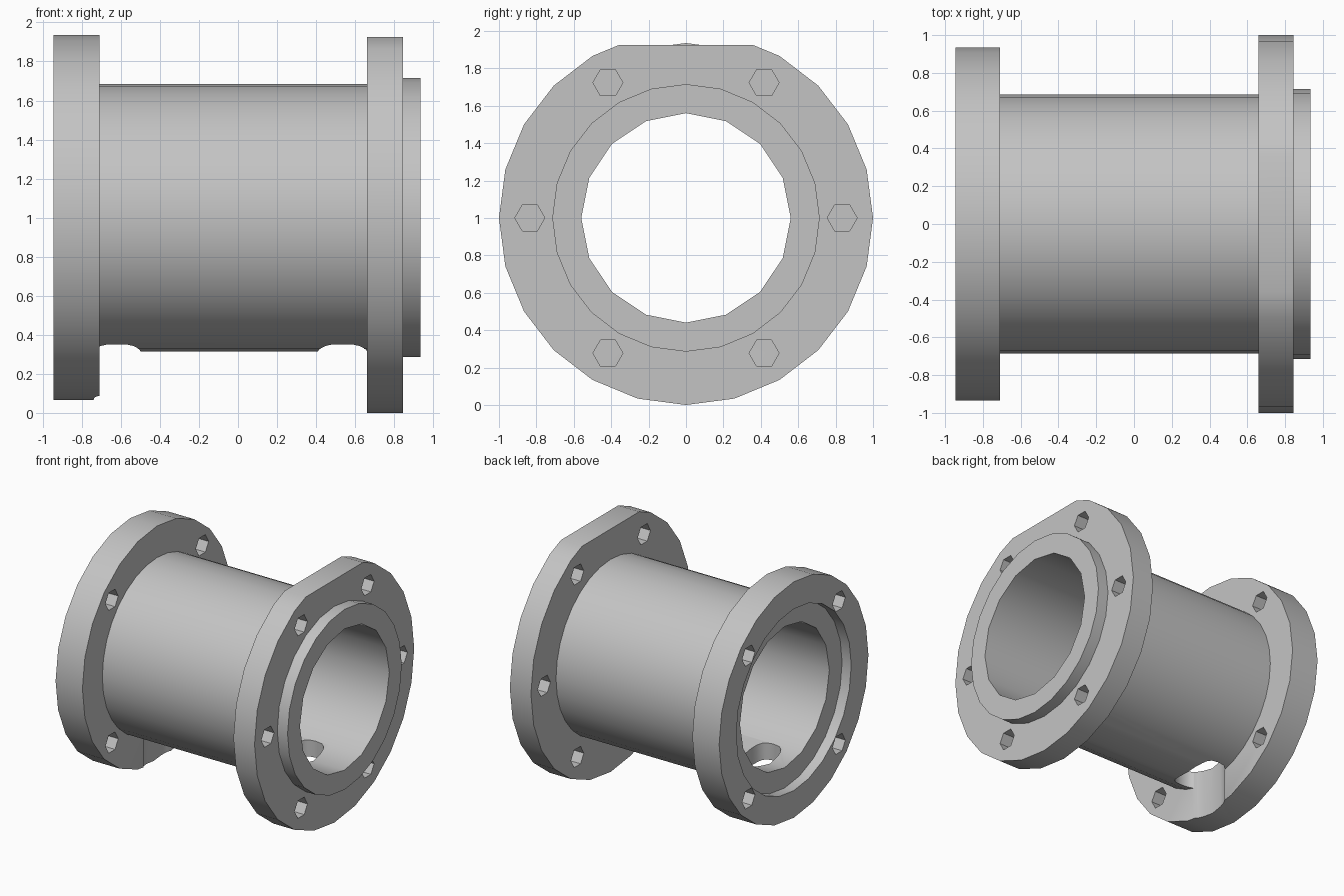
import bpy, bmesh
from math import pi, sin, cos, copysign
from mathutils import Matrix

cube = bpy.data.objects.get("Cube")
if cube:
    bpy.data.objects.remove(cube)

AXIS_Z = 1.0
BORE = 0.56

metal = bpy.data.materials.new("light_grey_metal")
metal.use_nodes = True
grey = (0.55, 0.55, 0.55, 1)
metal.diffuse_color = grey
metal.node_tree.nodes["Principled BSDF"].inputs["Base Color"].default_value = grey


def add_object(name, bm):
    bmesh.ops.recalc_face_normals(bm, faces=bm.faces[:])
    mesh = bpy.data.meshes.new(name)
    bm.to_mesh(mesh)
    bm.free()
    mesh.materials.append(metal)
    obj = bpy.data.objects.new(name, mesh)
    bpy.context.collection.objects.link(obj)
    return obj


def disc(name, radius, x0, x1, sides, y=0, z=0):
    """Solid cylinder along x, offset from the pipe axis."""
    bm = bmesh.new()
    place = Matrix.Translation(((x0 + x1) / 2, y, AXIS_Z + z)) @ Matrix.Rotation(pi / 2, 4, 'Y')
    bmesh.ops.create_cone(bm, cap_ends=True, segments=sides, radius1=radius,
                          radius2=radius, depth=x1 - x0, matrix=place)
    return add_object(name, bm)


def port(x, rx, ry):
    """Upright rounded slot cutter through the underside."""
    bm = bmesh.new()
    ring = []
    for i in range(20):
        a = 2 * pi * i / 20
        c, s = cos(a), sin(a)
        ring.append(bm.verts.new((x + rx * copysign(abs(c) ** 0.67, c),
                                  ry * copysign(abs(s) ** 0.67, s), -0.1)))
    base = bm.faces.new(ring)
    top = bmesh.ops.extrude_face_region(bm, geom=[base])["geom"]
    bmesh.ops.translate(bm, vec=(0, 0, 0.8),
                        verts=[v for v in top if isinstance(v, bmesh.types.BMVert)])
    return add_object("port_cutter", bm)


def bolt_holes(count, circle, start):
    """Hexagonal bolt-hole cutters evenly spaced on a circle."""
    cutters = []
    for i in range(count):
        a = start + 2 * pi * i / count
        cutters.append(disc("bolt_cutter", 0.08, -1.2, 1.2, 6,
                            circle * cos(a), circle * sin(a)))
    return cutters


def carve(obj, cutters):
    """Subtract the cutters, bake the result and shade it."""
    for cutter in cutters:
        cutter.hide_render = True
        mod = obj.modifiers.new("cut", 'BOOLEAN')
        mod.operation = 'DIFFERENCE'
        mod.solver = 'EXACT'
        mod.object = cutter
    bpy.context.view_layer.update()
    graph = bpy.context.evaluated_depsgraph_get()
    baked = bpy.data.meshes.new_from_object(obj.evaluated_get(graph))
    obj.modifiers.clear()
    obj.data = baked
    bpy.ops.object.select_all(action='DESELECT')
    obj.select_set(True)
    bpy.context.view_layer.objects.active = obj
    bpy.ops.object.shade_smooth_by_angle(angle=pi / 6)


# Shared cutters
bore = disc("bore_cutter", BORE, -1.2, 1.2, 16)
left_port = port(-0.62, 0.12, 0.21)
right_port = port(0.535, 0.125, 0.21)

# Pipe with two ports underneath
carve(disc("pipe", 0.685, -0.71, 0.66, 32), [bore, left_port, right_port])

# Left flange: four bolts, socket recess, notch above the port
socket = disc("socket_cutter", 0.72, -1.2, -0.865, 24)
four_bolts = bolt_holes(4, 0.8, pi / 4)
carve(disc("left_flange", 0.935, -0.945, -0.71, 24), [bore, socket, left_port] + four_bolts)

# Right flange: six bolts and a flat on top
bm = bmesh.new()
bmesh.ops.create_cube(bm, size=1, matrix=Matrix.Translation((0.75, 0, 2.425))
                      @ Matrix.Diagonal((1, 3, 1, 1)))
flat = add_object("flat_cutter", bm)
six_bolts = bolt_holes(6, 0.835, 0)
carve(disc("right_flange", 1.0, 0.66, 0.845, 24), [bore, flat] + six_bolts)

# Spigot rim on the right end
carve(disc("spigot_rim", 0.715, 0.845, 0.935, 24), [bore])

# Cutters are baked in and no longer needed
for cutter in [bore, left_port, right_port, socket, flat] + four_bolts + six_bolts:
    bpy.data.objects.remove(cutter)
